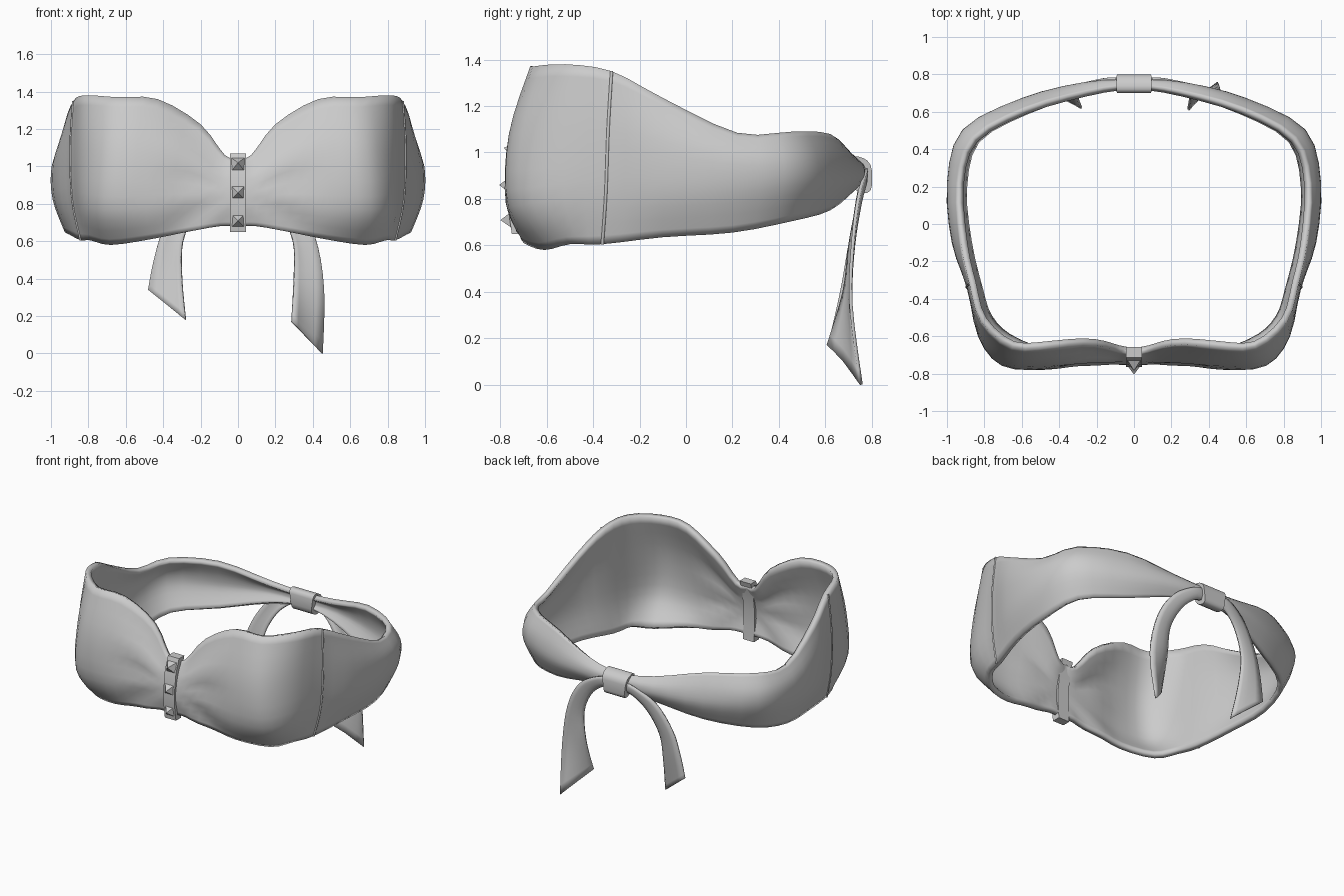
import bpy, bmesh, math
from mathutils import Vector

if "Cube" in bpy.data.objects:
    bpy.data.objects.remove(bpy.data.objects["Cube"])


def spline(pts, closed, sub):
    """Catmull-Rom resampling of a point list."""
    pts = [Vector(p) for p in pts]
    n = len(pts)
    get = (lambda i: pts[i % n]) if closed else (lambda i: pts[max(0, min(n - 1, i))])
    out = []
    for i in range(n if closed else n - 1):
        a, b, c, d = get(i - 1), get(i), get(i + 1), get(i + 2)
        for k in range(sub):
            t = k / sub
            out.append(0.5 * (2 * b + (c - a) * t + (2 * a - 5 * b + 4 * c - d) * t ** 2
                              + (3 * b - a - 3 * c + d) * t ** 3))
    return out if closed else out + [pts[-1]]


def make_object(name, verts, faces, angle=40):
    me = bpy.data.meshes.new(name)
    me.from_pydata([tuple(v) for v in verts], [], faces)
    ob = bpy.data.objects.new(name, me)
    bpy.context.collection.objects.link(ob)
    bpy.ops.object.select_all(action='DESELECT')
    ob.select_set(True)
    bpy.context.view_layer.objects.active = ob
    if angle:
        bpy.ops.object.shade_smooth_by_angle(angle=math.radians(angle))
    return ob


def make_sheet(name, rails, closed, sub, vsub, thick, offset, tweak=None):
    """Cloth skinned across rails (listed bottom to top), then thickened."""
    rows = [spline(r, closed, sub) for r in rails]
    cols = [spline(c, False, vsub) for c in zip(*rows)]
    if tweak:
        cols = [[tweak(v) for v in c] for c in cols]
    n, m = len(cols), len(cols[0])
    faces = []
    for i in range(n if closed else n - 1):
        a, b = i * m, (i + 1) % n * m
        faces += [(a + j, b + j, b + j + 1, a + j + 1) for j in range(m - 1)]
    ob = make_object(name, [v for c in cols for v in c], faces)
    mod = ob.modifiers.new("thickness", 'SOLIDIFY')
    mod.thickness, mod.offset = thick, offset
    return cols


def full_loop(half):
    return half + [(-x, y, z) for x, y, z in half[-2:0:-1]]


# Band: half rails run from front centre round the side to back centre
bottom = [(0, -.73, .68), (.1, -.73, .68), (.27, -.72, .65), (.47, -.70, .61),
          (.68, -.61, .58), (.79, -.50, .605), (.84, -.36, .605), (.90, -.1, .635),
          (.925, .2, .655), (.85, .46, .705), (.57, .62, .75), (.25, .72, .83), (0, .75, .86)]
lower = [(0, -.755, .80), (.1, -.75, .80), (.28, -.75, .80), (.49, -.775, .78),
         (.71, -.745, .77), (.83, -.60, .79), (.885, -.345, .82), (.965, -.1, .82),
         (.99, .22, .83), (.91, .5, .86), (.6, .67, .87), (.27, .755, .89), (0, .77, .89)]
upper = [(0, -.74, .93), (.1, -.735, .94), (.26, -.735, 1.03), (.47, -.76, 1.07),
         (.69, -.745, 1.08), (.83, -.58, 1.09), (.895, -.335, 1.1), (.97, -.1, 1.05),
         (.995, .22, .98), (.91, .5, .98), (.6, .66, .98), (.27, .75, .95), (0, .77, .94)]
top = [(0, -.70, 1.05), (.07, -.68, 1.06), (.2, -.65, 1.225), (.43, -.66, 1.36),
       (.65, -.66, 1.37), (.82, -.52, 1.38), (.88, -.32, 1.35), (.925, -.1, 1.235),
       (.94, .22, 1.085), (.86, .46, 1.09), (.58, .62, 1.08), (.25, .71, 1.0), (0, .74, .97)]


def gather(v):
    """Soft folds radiating from the front centre."""
    r = abs(v.x)
    if v.y < -.5 and r > .05:
        ang = math.atan2(v.z - .88, r)
        v.y += .01 * math.sin(9 * ang) * math.exp(-((r - .25) / .16) ** 2)
    return v


SUB = 3
cols = make_sheet("bandeau_band", [full_loop(r) for r in (bottom, lower, upper, top)],
                  True, SUB, 4, .036, -1, gather)

# Raised side seams between cups and back band
for side, idx in (("right", 6 * SUB), ("left", len(cols) - 6 * SUB)):
    cu = bpy.data.curves.new(side + "_seam", 'CURVE')
    cu.dimensions, cu.bevel_depth, cu.bevel_resolution = '3D', .007, 1
    sp = cu.splines.new('POLY')
    sp.points.add(len(cols[idx]) - 1)
    for p, v in zip(sp.points, cols[idx]):
        p.co = (*v, 1)
    bpy.context.collection.objects.link(bpy.data.objects.new(side + "_seam", cu))

# Centre strap: closed strip wrapped round the band, following its lean
front = [(-.75, .648), (-.765, .75), (-.765, .86), (-.75, .98), (-.715, 1.07)]
back = [(y + d, z) for (y, z), d in zip(reversed(front), (.058, .066, .066, .066, .058))]
prof = front + back
n = len(prof)
verts = [(x, y, z) for x in (-.043, .043) for y, z in prof]
faces = [(i, i + n, (i + 1) % n + n, (i + 1) % n) for i in range(n)]
for k in range(4):
    q = (k, k + 1, n - 2 - k, n - 1 - k)
    faces += [q, tuple(i + n for i in reversed(q))]
make_object("centre_strap", verts, faces, 30)

# Pyramid studs on the strap
for k, (y, z, lean) in enumerate([(-.757, .71, -.03), (-.763, .86, 0), (-.742, 1.01, .25)]):
    s = .034
    base = [(dx * s, y + dz * s * lean + .004, z + dz * s)
            for dx, dz in ((-1, -1), (1, -1), (1, 1), (-1, 1))]
    make_object(f"stud_{k + 1}", base + [(0, y - .042, z + .04 * lean)],
                [(0, 1, 4), (1, 2, 4), (2, 3, 4), (3, 0, 4), (3, 2, 1, 0)], 0)

# Back knot: rounded wrap, wider towards its top
bm = bmesh.new()
bmesh.ops.create_cube(bm, size=1)
for v in bm.verts:
    w = .19 if v.co.z > 0 else .15
    v.co = (v.co.x * w, .75 + v.co.y * .1, .905 + v.co.z * .15 - v.co.y * .03)
bmesh.ops.bevel(bm, geom=[e for e in bm.edges if abs(e.verts[0].co.x - e.verts[1].co.x) > .1],
                offset=.04, segments=3, affect='EDGES', profile=.5)
bm.verts.index_update()
kv = [v.co.copy() for v in bm.verts]
kf = [[v.index for v in f.verts] for f in bm.faces]
bm.free()
make_object("back_knot", kv, kf)


# Hanging tails: inner and outer edges with a folded ridge between them
def tail(name, inner, outer, ridge):
    mid = [Vector(a).lerp(Vector(b), .4) + Vector((0, ridge, 0)) for a, b in zip(inner, outer)]
    make_sheet(name, [inner, mid, outer], False, 4, 2, .014, 0)


tail("right_tail",
     [(.04, .75, .86), (.12, .755, .85), (.22, .735, .76), (.295, .705, .6), (.30, .68, .4), (.29, .61, .17)],
     [(.04, .765, .93), (.14, .775, .92), (.30, .745, .82), (.41, .72, .63), (.46, .71, .35), (.45, .755, .0)],
     .012)
tail("left_tail",
     [(-.04, .75, .86), (-.12, .755, .85), (-.22, .735, .76), (-.295, .705, .6), (-.30, .67, .4), (-.28, .62, .18)],
     [(-.04, .765, .93), (-.14, .775, .92), (-.29, .745, .83), (-.40, .72, .66), (-.45, .71, .5), (-.48, .70, .34)],
     .012)
